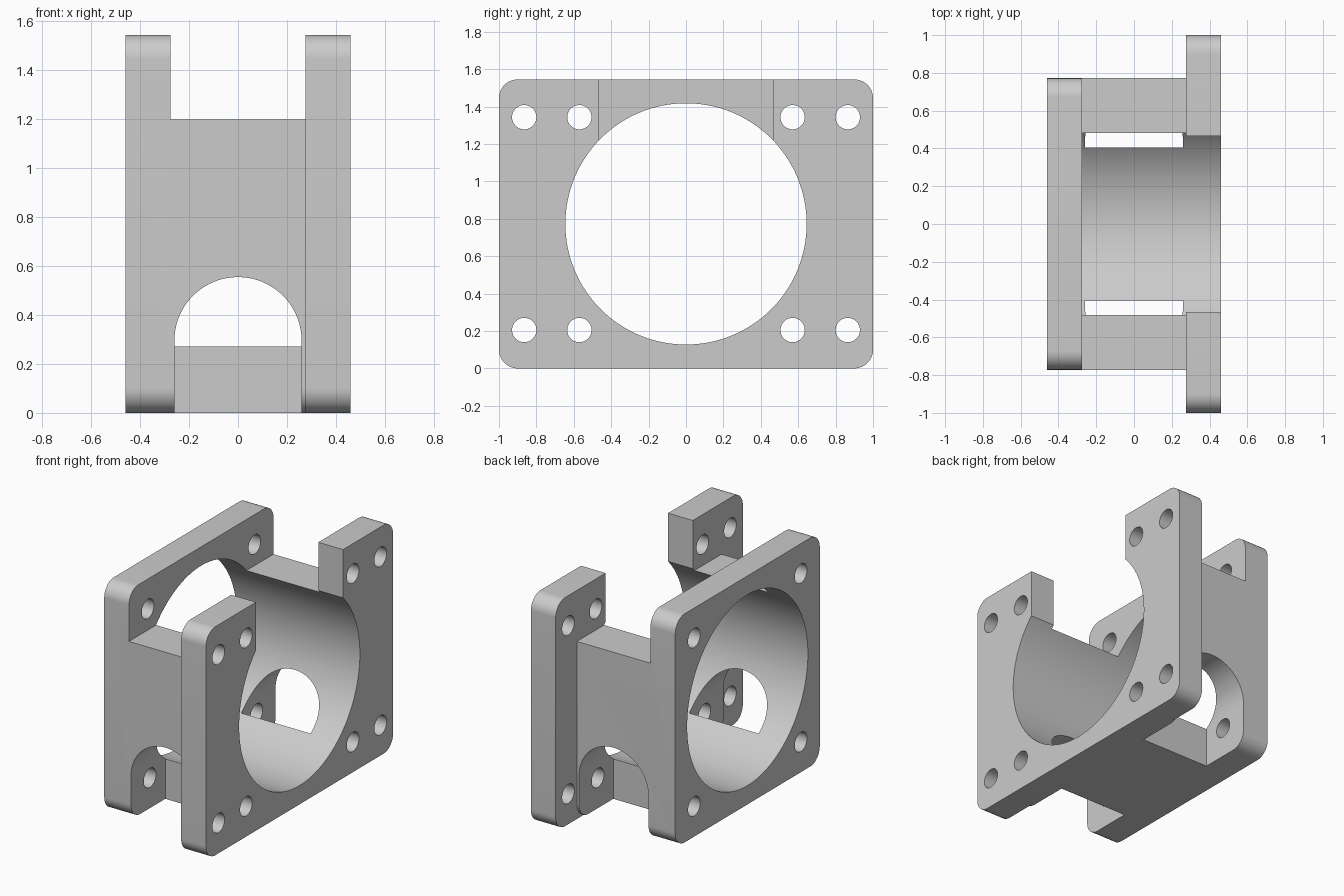
import bpy
import bmesh
from math import sin, cos, pi

if "Cube" in bpy.data.objects:
    bpy.data.objects.remove(bpy.data.objects["Cube"], do_unlink=True)

HEIGHT = 1.545
MID = HEIGHT / 2
OUTER, INNER = 0.46, 0.275      # outer and inner faces of the flanges
NARROW, WIDE = 0.772, 1.0       # half widths of the flanges

grey = bpy.data.materials.new("plain grey")
grey.use_nodes = True
colour = (0.6, 0.6, 0.6, 1)
grey.diffuse_color = colour
grey.node_tree.nodes["Principled BSDF"].inputs["Base Color"].default_value = colour


def arc(cx, cy, r, start, end, n):
    return [(cx + r * cos(start + (end - start) * i / n),
             cy + r * sin(start + (end - start) * i / n)) for i in range(n + 1)]


def circle(cx, cy, r, n):
    return arc(cx, cy, r, 0, 2 * pi, n)[:-1]


def rectangle(a0, a1, b0, b1):
    return [(a0, b0), (a1, b0), (a1, b1), (a0, b1)]


def rounded_plate(half, r=0.1):
    corners = [(half - r, HEIGHT - r), (r - half, HEIGHT - r),
               (r - half, r), (half - r, r)]
    return [p for i, (y, z) in enumerate(corners)
            for p in arc(y, z, r, i * pi / 2, (i + 1) * pi / 2, 14)]


def prism(name, profile, lo, hi, axis="x"):
    """Extrude a (horizontal, z) profile along x or y."""
    def place(p, d):
        return (d, p[0], p[1]) if axis == "x" else (p[0], d, p[1])
    bm = bmesh.new()
    ends = [[bm.verts.new(place(p, d)) for p in profile] for d in (lo, hi)]
    for ring in ends:
        bm.faces.new(ring)
    n = len(profile)
    for i in range(n):
        j = (i + 1) % n
        bm.faces.new((ends[0][i], ends[0][j], ends[1][j], ends[1][i]))
    bmesh.ops.recalc_face_normals(bm, faces=bm.faces)
    mesh = bpy.data.meshes.new(name)
    bm.to_mesh(mesh)
    bm.free()
    mesh.materials.append(grey)
    obj = bpy.data.objects.new(name, mesh)
    bpy.context.collection.objects.link(obj)
    return obj


def cut(target, *shape):
    cutter = prism("cutter", *shape)
    cutter.hide_render = True
    mod = target.modifiers.new("cut", "BOOLEAN")
    mod.operation = "DIFFERENCE"
    mod.solver = "EXACT"
    mod.object = cutter
    bpy.context.view_layer.objects.active = target
    bpy.ops.object.modifier_apply(modifier=mod.name)
    bpy.data.objects.remove(cutter, do_unlink=True)


# Housing with the narrow flange, and the wide flange against it
housing = prism("housing", rounded_plate(NARROW), -OUTER, INNER)
wide_flange = prism("wide_flange", rounded_plate(WIDE), INNER, OUTER)

# Lowered top of the housing and open notch of the wide flange
cut(housing, rectangle(-1.2, 1.2, 1.2, 1.8), -INNER, 0.6)
cut(wide_flange, rectangle(-0.465, 0.465, 0.9, 1.8), 0, 0.6)

# Main bore
for part in (housing, wide_flange):
    cut(part, circle(0, MID, 0.645, 128), -0.6, 0.6)

# Arched pockets on the front and back
arch = [(-0.26, -0.1), (0.26, -0.1)] + arc(0, 0.295, 0.26, 0, pi, 40)
for side in (-1, 1):
    cut(housing, arch, side * 0.405, side * 0.95, "y")

# Bolt holes
for part, columns in ((housing, [0.57]), (wide_flange, [0.57, 0.865])):
    for y in columns:
        for side in (-1, 1):
            for z in (0.205, 1.343):
                cut(part, circle(side * y, z, 0.065, 40), -0.6, 0.6)

# Smooth curved walls, sharp edges
for part in (housing, wide_flange):
    bpy.ops.object.select_all(action="DESELECT")
    part.select_set(True)
    bpy.context.view_layer.objects.active = part
    bpy.ops.object.shade_smooth_by_angle(angle=pi / 6)
